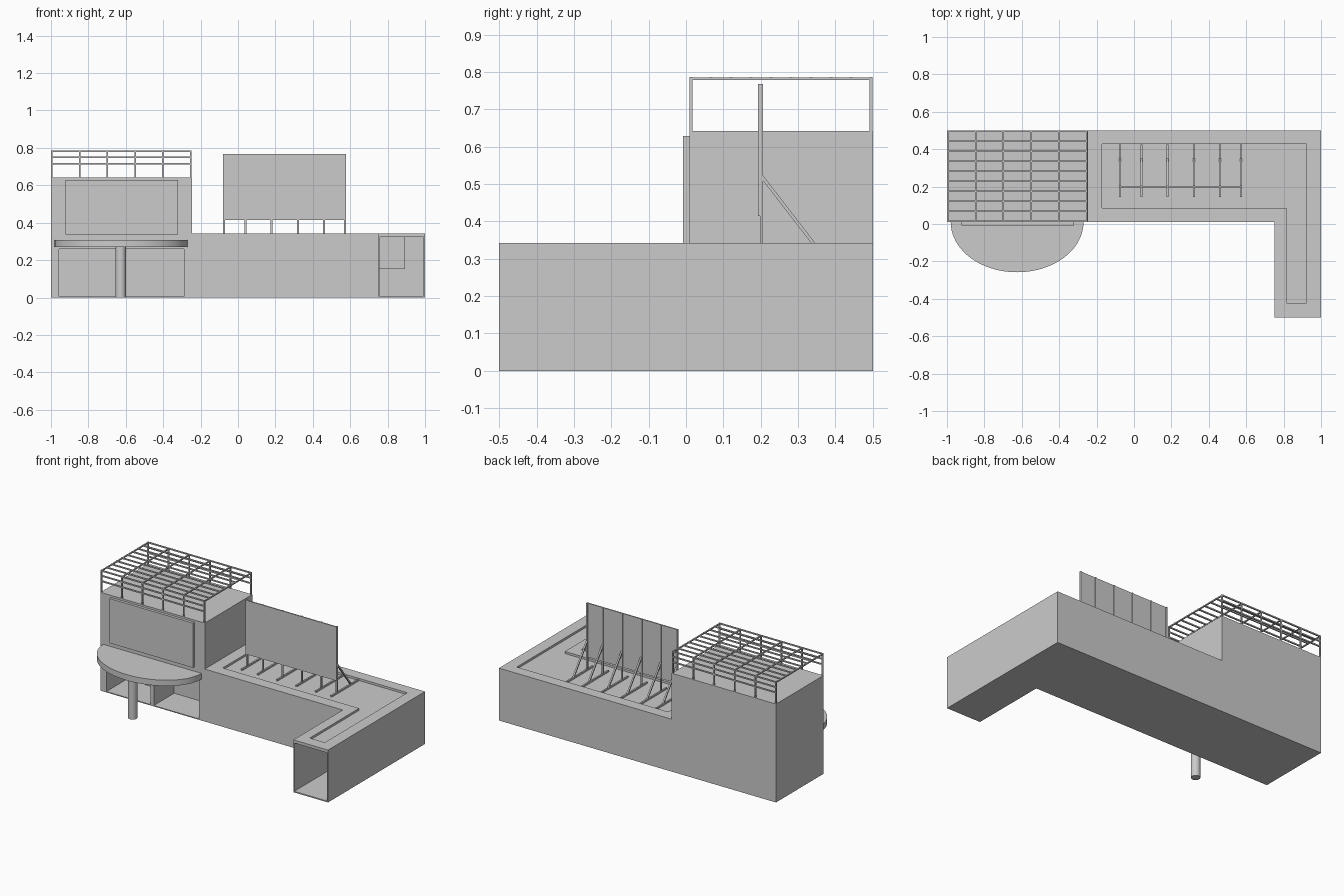
import bpy, bmesh, math
from mathutils import Vector

if "Cube" in bpy.data.objects:
    bpy.data.objects.remove(bpy.data.objects["Cube"])


def mesh_object(name, bm):
    bmesh.ops.recalc_face_normals(bm, faces=bm.faces[:])
    me = bpy.data.meshes.new(name)
    bm.to_mesh(me)
    bm.free()
    ob = bpy.data.objects.new(name, me)
    bpy.context.collection.objects.link(ob)
    return ob


def add_box(bm, x0, x1, y0, y1, z0, z1):
    vs = bmesh.ops.create_cube(bm, size=1)["verts"]
    for v in vs:
        v.co = Vector((x1 if v.co.x > 0 else x0, y1 if v.co.y > 0 else y0, z1 if v.co.z > 0 else z0))


def boxes(name, items):
    bm = bmesh.new()
    for b in items:
        add_box(bm, *b)
    return mesh_object(name, bm)


def prism(name, pts, z0, z1):
    bm = bmesh.new()
    f = bm.faces.new([bm.verts.new((x, y, z0)) for x, y in pts])
    top = bmesh.ops.extrude_face_region(bm, geom=[f])["geom"]
    bmesh.ops.translate(bm, vec=(0, 0, z1 - z0), verts=[g for g in top if isinstance(g, bmesh.types.BMVert)])
    return mesh_object(name, bm)


def cut(ob, cutter):
    m = ob.modifiers.new("cut", "BOOLEAN")
    m.object, m.operation, m.solver = cutter, "DIFFERENCE", "EXACT"
    bpy.context.view_layer.objects.active = ob
    bpy.ops.object.modifier_apply(modifier=m.name)
    bpy.data.objects.remove(cutter)


# L-shaped lower storey
body = prism("lower_storey", [(-1, 0.01), (0.75, 0.01), (0.75, -0.5), (1, -0.5), (1, 0.5), (-1, 0.5)], 0, 0.342)

# sunken roof, open end of the wing, and two shop openings
cut(body, prism("roof_cutter", [(-0.17, 0.085), (0.815, 0.085), (0.815, -0.423), (0.923, -0.423),
                                (0.923, 0.427), (-0.17, 0.427)], 0.328, 0.4))
cut(body, boxes("wing_cutter", [(0.757, 0.992, -0.6, 0.48, 0.008, 0.323)]))
cut(body, boxes("shop_cutter", [(-0.957, -0.64, -0.1, 0.22, 0.006, 0.26),
                                (-0.615, -0.288, -0.1, 0.22, 0.006, 0.26)]))
boxes("wing_inner_block", [(0.757, 0.892, 0.02, 0.48, 0.152, 0.323)])

# upper storey with front screen
boxes("upper_storey", [(-1, -0.247, 0.01, 0.5, 0.342, 0.642)])
boxes("front_screen", [(-0.923, -0.32, -0.008, 0.01, 0.338, 0.629)])

# half-oval canopy on a column
arc = [(-0.625 + 0.355 * math.cos(math.pi * (1 + i / 40)), 0.01 + 0.268 * math.sin(math.pi * (1 + i / 40)))
       for i in range(41)]
canopy = prism("canopy", arc, 0.27, 0.308)
ring = [(-0.627 + 0.028 * math.cos(math.tau * i / 32), -0.19 + 0.028 * math.sin(math.tau * i / 32)) for i in range(32)]
column = prism("canopy_column", ring, 0, 0.272)
for ob in (canopy, column):
    bpy.ops.object.select_all(action="DESELECT")
    ob.select_set(True)
    bpy.context.view_layer.objects.active = ob
    bpy.ops.object.shade_smooth_by_angle(angle=math.radians(30))

# rooftop pergola: posts, side rails and slatted top
w = 0.004
xs = [-0.996 + i * 0.1486 for i in range(6)]
ys = [0.014 + i * 0.0535 for i in range(10)]
boxes("pergola_posts", [(x - w, x + w, y - w, y + w, 0.642, 0.78) for x in xs for y in (ys[0], ys[-1])])
boxes("pergola_rails", [(-1, -0.249, y - w, y + w, z - w, z + w) for y in (ys[0], ys[-1]) for z in (0.715, 0.75)])
boxes("pergola_rafters", [(x - w, x + w, 0.01, 0.4995, 0.778, 0.785) for x in xs])
boxes("pergola_slats", [(-1, -0.249, y - w, y + w, 0.779, 0.787) for y in ys])

# roof display board with braced frame
boxes("display_board", [(-0.08, 0.577, 0.193, 0.201, 0.415, 0.767)])
posts = [-0.075, 0.04, 0.18, 0.32, 0.46, 0.572]
h = 0.005
boxes("board_posts", [(x - h, x + h, 0.198, 0.206, 0.328, 0.767) for x in posts])
boxes("board_feet", [(x - h, x + h, 0.145, 0.425, 0.328, 0.338) for x in posts])
bm = bmesh.new()
for x in posts:
    side = [[bm.verts.new((x + s, y, z)) for y, z in
             ((0.203, 0.513), (0.203, 0.527), (0.352, 0.334), (0.341, 0.334))] for s in (-h, h)]
    bm.faces.new(side[0])
    bm.faces.new(side[1][::-1])
    for i in range(4):
        j = (i + 1) % 4
        bm.faces.new((side[0][i], side[0][j], side[1][j], side[1][i]))
mesh_object("board_braces", bm)
